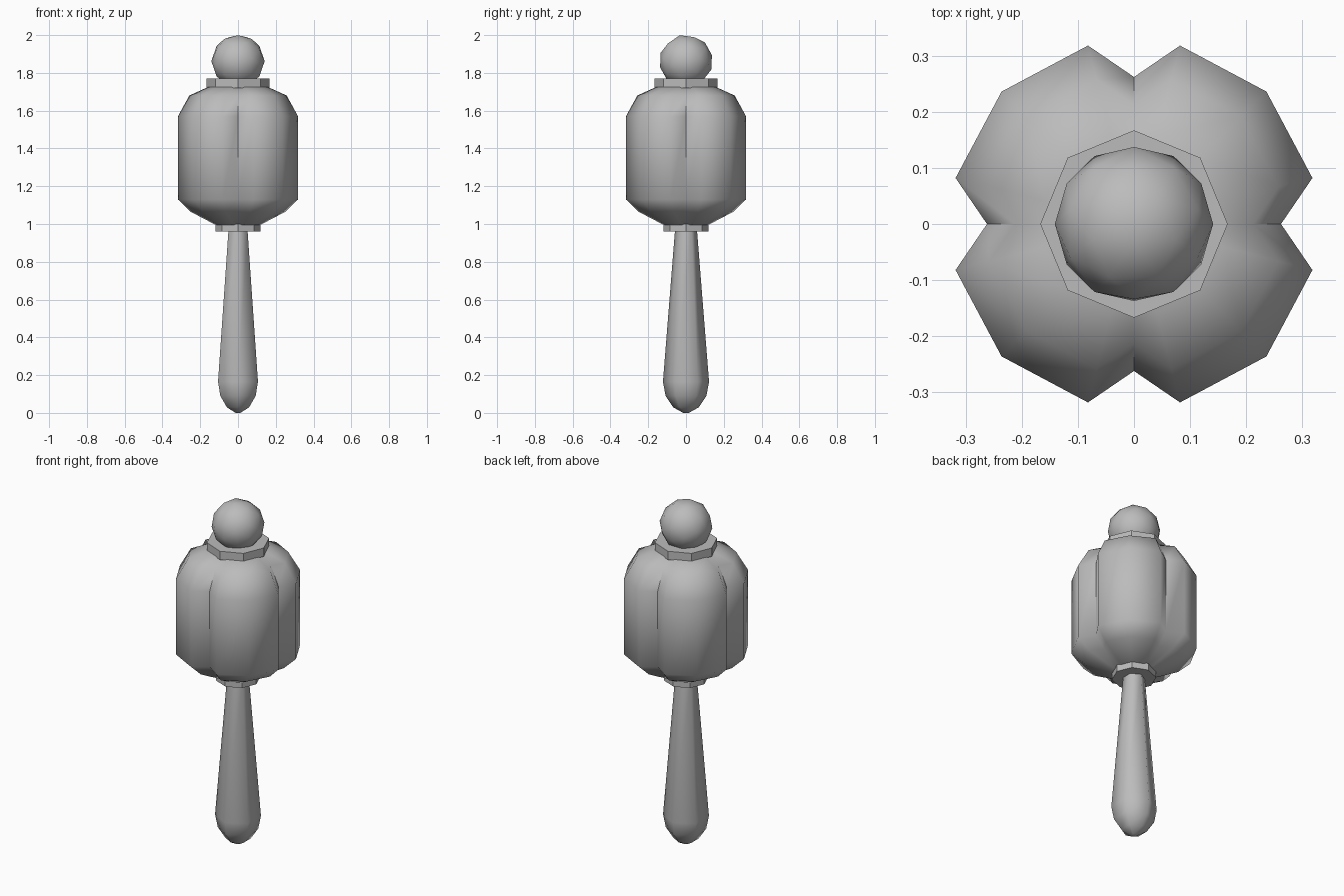
import bpy, bmesh, math
from mathutils import Matrix

cube = bpy.data.objects.get("Cube")
if cube:
    bpy.data.objects.remove(cube, do_unlink=True)

grey = bpy.data.materials.new("mid_grey")
grey.use_nodes = True
grey.diffuse_color = (0.5, 0.5, 0.5, 1)
grey.node_tree.nodes["Principled BSDF"].inputs["Base Color"].default_value = (0.5, 0.5, 0.5, 1)


def finish(bm, name, smooth_angle=None):
    bmesh.ops.recalc_face_normals(bm, faces=bm.faces)
    mesh = bpy.data.meshes.new(name)
    bm.to_mesh(mesh)
    bm.free()
    mesh.materials.append(grey)
    obj = bpy.data.objects.new(name, mesh)
    bpy.context.collection.objects.link(obj)
    if smooth_angle:
        bpy.ops.object.select_all(action="DESELECT")
        obj.select_set(True)
        bpy.context.view_layer.objects.active = obj
        bpy.ops.object.shade_smooth_by_angle(angle=math.radians(smooth_angle))
    return obj


def loft(name, outline, levels, smooth_angle=None):
    """Stack scaled copies of an outline at (z, scale) levels and cap the ends."""
    bm = bmesh.new()
    rings = [[bm.verts.new((x * s, y * s, z)) for x, y in outline] for z, s in levels]
    n = len(outline)
    for a, b in zip(rings, rings[1:]):
        for i in range(n):
            j = (i + 1) % n
            bm.faces.new((a[i], a[j], b[j], b[i]))
    bm.faces.new(rings[0])
    bm.faces.new(rings[-1])
    return finish(bm, name, smooth_angle)


def polygon(sides, turn=0.0):
    return [(math.cos(turn + math.tau * i / sides), math.sin(turn + math.tau * i / sides))
            for i in range(sides)]


# Tapered hexagonal handle with a rounded butt
loft("handle", polygon(6, math.pi / 2),
     [(0, 0.015), (0.03, 0.068), (0.09, 0.108), (0.165, 0.122), (0.97, 0.058)], 65)

# Octagonal collars below and above the head
loft("lower_collar", polygon(8), [(0.96, 0.118), (1.0, 0.118)])
loft("upper_collar", polygon(8), [(1.72, 0.167), (1.77, 0.167)])

# Four-lobed head: one lobe outline turned about the axis
lobe = [(0.262, 0), (0.318, 0.082), (0.236, 0.236), (0.082, 0.318)]
outline = []
for quarter in range(4):
    for x, y in lobe:
        outline.append((x, y))
    lobe = [(-y, x) for x, y in lobe]
loft("lobed_head", outline,
     [(0.995, 0.37), (1.065, 0.79), (1.13, 1), (1.57, 1), (1.68, 0.81), (1.725, 0.5)], 60)

# Faceted ball on top
bm = bmesh.new()
bmesh.ops.create_icosphere(bm, subdivisions=2, radius=0.141)
tilt = Matrix.Rotation(math.radians(-45), 4, "X") @ Matrix.Rotation(math.pi / 2, 4, "Z")
bmesh.ops.transform(bm, matrix=Matrix.Translation((0, 0, 1.862)) @ tilt, verts=bm.verts)
finish(bm, "top_ball", 60)
